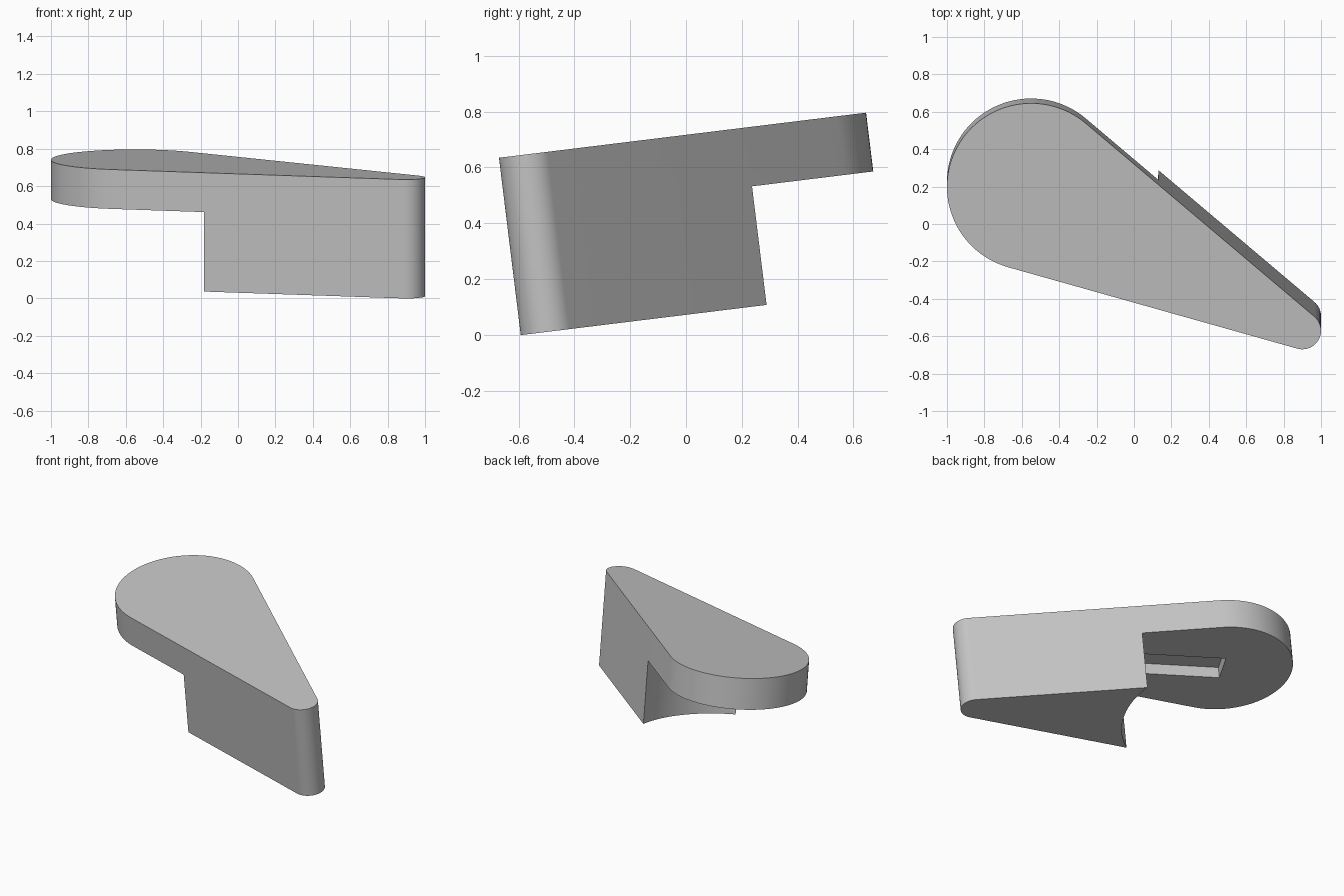
import bpy, bmesh
from math import sin, cos, acos, atan2, hypot, radians, tau
from mathutils import Matrix

if "Cube" in bpy.data.objects:
    bpy.data.objects.remove(bpy.data.objects["Cube"], do_unlink=True)

TILT = Matrix.Translation((0, 0, 0.717)) @ Matrix.Rotation(radians(7), 4, "X")
HEIGHT, SLAB, GROOVE = 0.64, 0.212, 0.08
BIG, BIG_R = (-0.55, 0.2), 0.45
TIP, TIP_R = (0.9, -0.575), 0.1
RECESS_R, GROOVE_W = 0.68, 0.21

grey = bpy.data.materials.new("light grey")
grey.use_nodes = True
grey.diffuse_color = (0.55, 0.55, 0.55, 1)
grey.node_tree.nodes["Principled BSDF"].inputs["Base Color"].default_value = grey.diffuse_color


def arc(centre, radius, start, end, steps):
    angles = [start + (end - start) * i / steps for i in range(steps + 1)]
    return [(centre[0] + radius * cos(a), centre[1] + radius * sin(a)) for a in angles]


def prism(name, outline, top, bottom):
    """Extrude a flat outline between two heights, then tilt it."""
    bm = bmesh.new()
    face = bm.faces.new([bm.verts.new((x, y, bottom)) for x, y in outline])
    new = bmesh.ops.extrude_face_region(bm, geom=[face])["geom"]
    verts = [v for v in new if isinstance(v, bmesh.types.BMVert)]
    bmesh.ops.translate(bm, verts=verts, vec=(0, 0, top - bottom))
    bmesh.ops.recalc_face_normals(bm, faces=bm.faces)
    bm.transform(TILT)
    mesh = bpy.data.meshes.new(name)
    bm.to_mesh(mesh)
    bm.free()
    mesh.materials.append(grey)
    obj = bpy.data.objects.new(name, mesh)
    bpy.context.collection.objects.link(obj)
    return obj


# Teardrop body: two arcs joined by their common tangents
dx, dy = TIP[0] - BIG[0], TIP[1] - BIG[1]
axis = atan2(dy, dx)
spread = acos((BIG_R - TIP_R) / hypot(dx, dy))
outline = arc(BIG, BIG_R, axis + spread, axis - spread + tau, 64)
outline += arc(TIP, TIP_R, axis - spread, axis + spread, 32)
body = prism("teardrop_lever", outline, 0, -HEIGHT)

# Round recess under the wide end leaves the slab and a concave block
recess = prism("recess_cutter", arc(BIG, RECESS_R, 0, tau, 128)[:-1], -SLAB, -1)

# Straight groove in the slab underside, from the round centre to the block
ux, uy = cos(axis), sin(axis)
corners = [(0, -1), (RECESS_R, -1), (RECESS_R, 1), (0, 1)]
groove_outline = [(BIG[0] + ux * a - uy * s * GROOVE_W / 2,
                   BIG[1] + uy * a + ux * s * GROOVE_W / 2) for a, s in corners]
groove = prism("groove_cutter", groove_outline, GROOVE - SLAB, -SLAB - 0.05)

bpy.ops.object.select_all(action="DESELECT")
bpy.context.view_layer.objects.active = body
body.select_set(True)
for cutter in (recess, groove):
    cutter.hide_render = True
    mod = body.modifiers.new(cutter.name, "BOOLEAN")
    mod.operation, mod.solver, mod.object = "DIFFERENCE", "EXACT", cutter
    bpy.ops.object.modifier_apply(modifier=mod.name)
    bpy.data.objects.remove(cutter, do_unlink=True)

bpy.ops.object.shade_smooth_by_angle(angle=radians(30))
